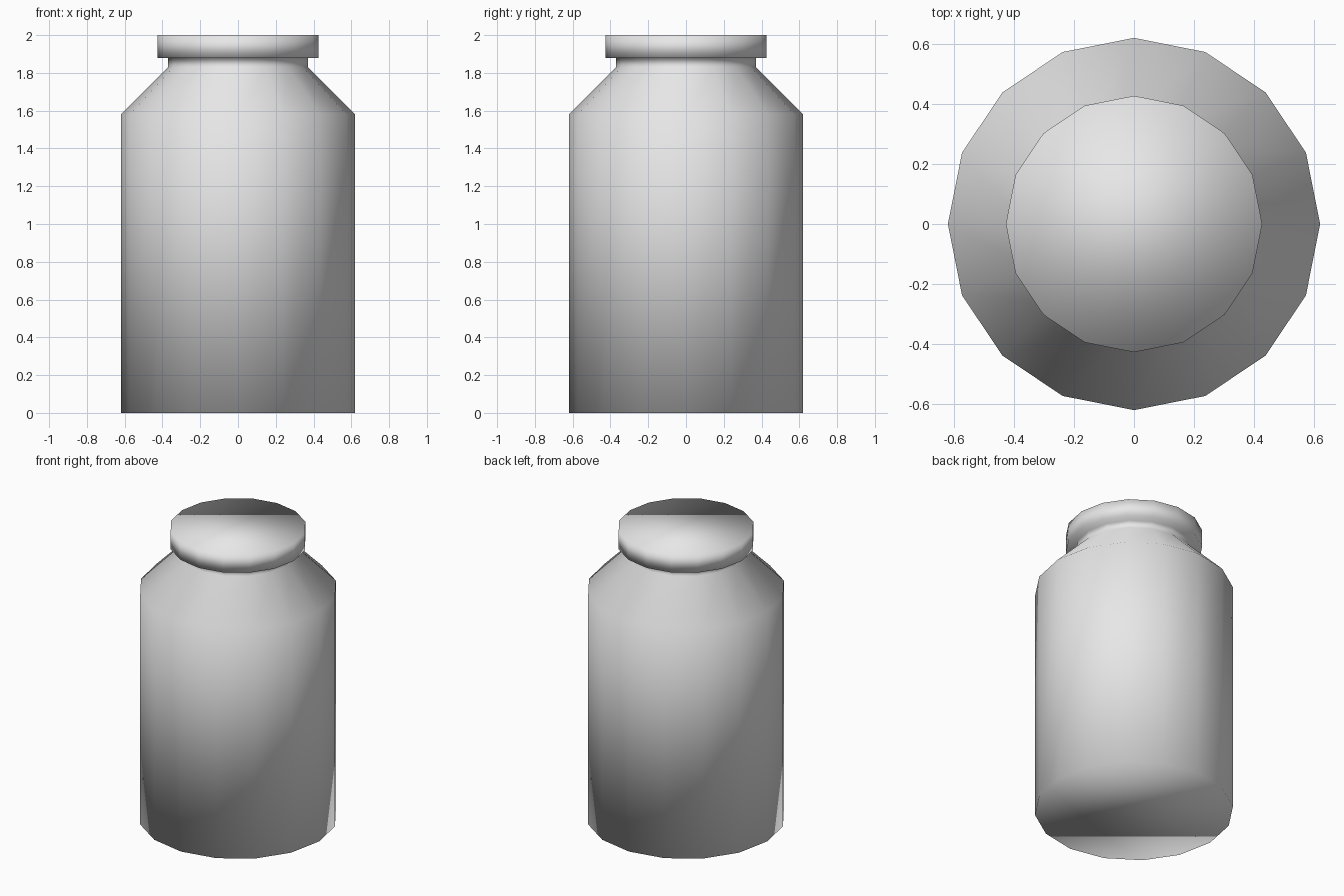
import bpy, bmesh, math

if "Cube" in bpy.data.objects:
    bpy.data.objects.remove(bpy.data.objects["Cube"])

SIDES = 16

# Jar outline from base to lid: (radius, height)
PROFILE = [(0.62, 0.0), (0.62, 1.58), (0.37, 1.83),
           (0.37, 1.88), (0.427, 1.88), (0.427, 2.0)]

glaze = bpy.data.materials.new("light_grey")
glaze.diffuse_color = (0.8, 0.8, 0.8, 1)
glaze.use_nodes = True
glaze.node_tree.nodes["Principled BSDF"].inputs["Base Color"].default_value = glaze.diffuse_color

bm = bmesh.new()
rings = []
for r, z in PROFILE:
    angles = [2 * math.pi * i / SIDES for i in range(SIDES)]
    rings.append([bm.verts.new((r * math.cos(a), r * math.sin(a), z)) for a in angles])

# Walls, shoulder, neck and lid rim
for low, high in zip(rings, rings[1:]):
    for i in range(SIDES):
        j = (i + 1) % SIDES
        bm.faces.new((low[i], low[j], high[j], high[i]))

# Flat base and flat lid top
bm.faces.new(rings[0][::-1])
bm.faces.new(rings[-1])

# The whole jar is shaded smooth, across its edges too
for f in bm.faces:
    f.smooth = True

mesh = bpy.data.meshes.new("jar")
bm.to_mesh(mesh)
bm.free()
mesh.materials.append(glaze)
jar = bpy.data.objects.new("jar", mesh)
bpy.context.collection.objects.link(jar)
